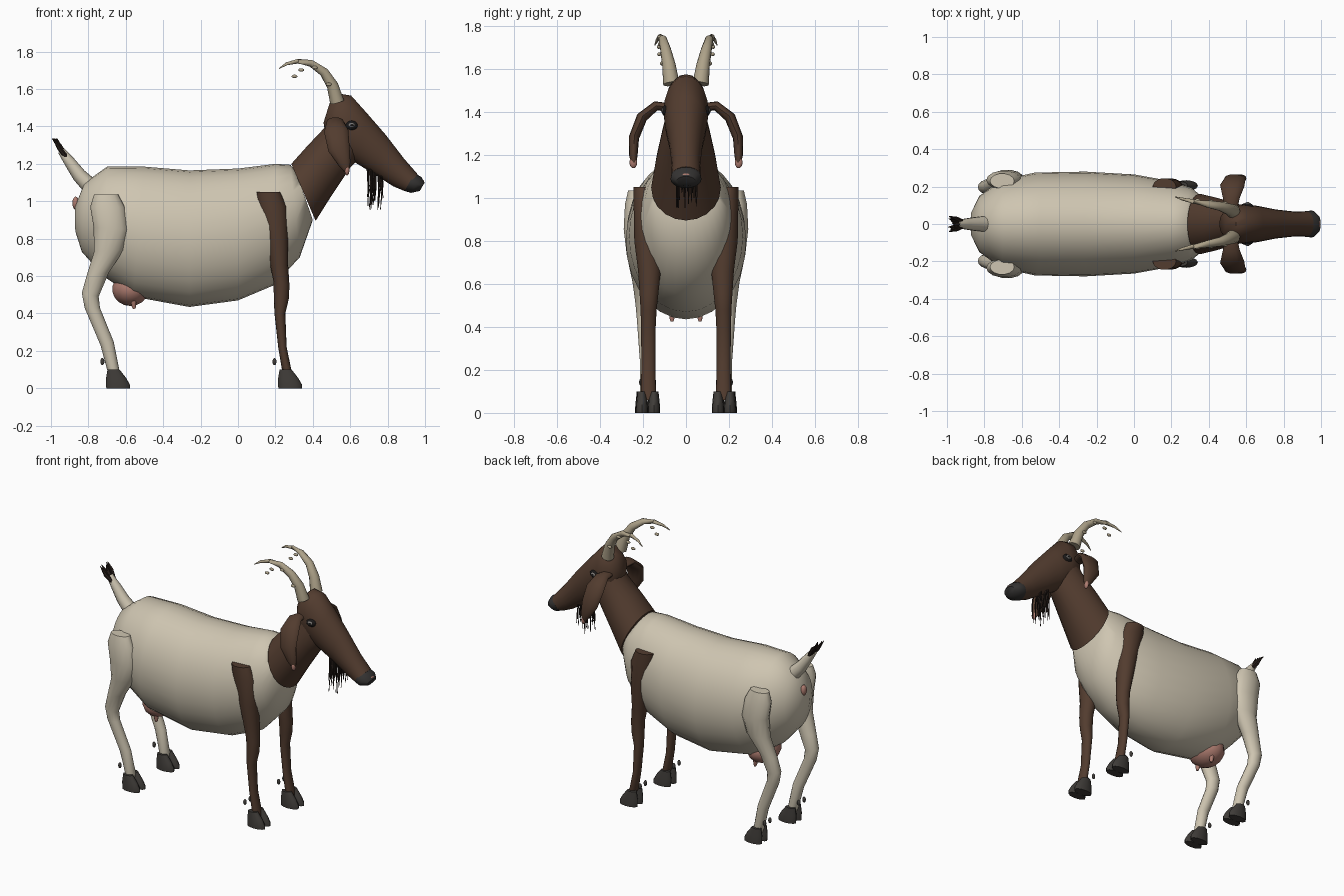
import bpy, bmesh, math, random
from mathutils import Vector

if "Cube" in bpy.data.objects:
    bpy.data.objects.remove(bpy.data.objects["Cube"])
random.seed(4)


def material(name, rgb):
    m = bpy.data.materials.new(name)
    m.use_nodes = True
    m.diffuse_color = (*rgb, 1)
    bsdf = m.node_tree.nodes["Principled BSDF"]
    bsdf.inputs["Base Color"].default_value = (*rgb, 1)
    bsdf.inputs["Roughness"].default_value = 0.8
    return m


CREAM = material("cream coat", (0.62, 0.56, 0.44))
BROWN = material("brown coat", (0.085, 0.045, 0.028))
DARK = material("dark hair", (0.022, 0.014, 0.011))
HORN = material("horn", (0.42, 0.36, 0.25))
PINK = material("pink skin", (0.42, 0.2, 0.16))
HOOF = material("hoof", (0.05, 0.045, 0.04))
NOSE = material("nose", (0.035, 0.033, 0.032))
BLACK = material("eye black", (0.01, 0.009, 0.009))
GREY = material("eye grey", (0.2, 0.19, 0.18))


def skin(name, rings, mat, count):
    """Mesh from (centre, u, v) elliptical rings, capped at both ends."""
    bm = bmesh.new()
    loops = []
    for c, u, v in rings:
        angles = [2 * math.pi * i / count for i in range(count)]
        loops.append([bm.verts.new(c + u * math.cos(a) + v * math.sin(a)) for a in angles])
    for low, high in zip(loops, loops[1:]):
        for i in range(count):
            j = (i + 1) % count
            bm.faces.new((low[i], low[j], high[j], high[i]))
    bm.faces.new(loops[0])
    bm.faces.new(loops[-1])
    finish(name, bm, mat)


def finish(name, bm, mat):
    bmesh.ops.recalc_face_normals(bm, faces=bm.faces[:])
    mesh = bpy.data.meshes.new(name)
    bm.to_mesh(mesh)
    bm.free()
    mesh.materials.append(mat)
    obj = bpy.data.objects.new(name, mesh)
    bpy.context.collection.objects.link(obj)
    bpy.ops.object.select_all(action="DESELECT")
    obj.select_set(True)
    bpy.context.view_layer.objects.active = obj
    bpy.ops.object.shade_smooth_by_angle(angle=math.radians(50))


def loft(name, sections, mat, y=0, side=1, count=20):
    """Sections: two opposite profile points (x, z), half width, y offset."""
    rings = []
    for xa, za, xb, zb, half, *off in sections:
        cy = side * (y + (off[0] if off else 0))
        a, b = Vector((xa, cy, za)), Vector((xb, cy, zb))
        rings.append(((a + b) / 2, (a - b) / 2, Vector((0, half, 0))))
    skin(name, rings, mat, count)


def sweep(name, points, mat, side=1, count=10):
    """Points: x, y, z, radius and optional thickness along a path."""
    centres = [Vector((p[0], p[1] * side, p[2])) for p in points]
    rings = []
    for i, p in enumerate(points):
        t = (centres[min(i + 1, len(points) - 1)] - centres[max(i - 1, 0)]).normalized()
        v = t.cross(Vector((1, 0, 0)))
        v = v.normalized() if v.length > 0.1 else Vector((0, 1, 0))
        u = v.cross(t).normalized()
        rings.append((centres[i], u * p[3], v * p[-1]))
    skin(name, rings, mat, count)


def blob(name, centre, size, mat):
    bm = bmesh.new()
    bmesh.ops.create_uvsphere(bm, u_segments=14, v_segments=9, radius=1)
    bmesh.ops.scale(bm, vec=size, verts=bm.verts[:])
    bmesh.ops.translate(bm, vec=centre, verts=bm.verts[:])
    finish(name, bm, mat)


# Trunk, neck and head
loft("body", [
    (-.872, .97, -.87, .84, .06), (-.82, 1.10, -.835, .73, .15),
    (-.70, 1.185, -.72, .60, .235), (-.5, 1.185, -.56, .49, .275),
    (-.26, 1.165, -.26, .435, .28), (0, 1.175, 0, .47, .265),
    (.2, 1.2, .19, .55, .23), (.28, 1.195, .33, .7, .195),
    (.31, 1.16, .40, .9, .15)], CREAM, count=28)
loft("neck", [
    (.285, 1.2, .415, .895, .162), (.37, 1.295, .5, 1.03, .142),
    (.46, 1.39, .60, 1.18, .115), (.5, 1.5, .66, 1.24, .09)], BROWN)
loft("head", [
    (.49, 1.525, .457, 1.42, .05), (.545, 1.575, .48, 1.3, .095),
    (.605, 1.565, .56, 1.24, .105), (.69, 1.47, .63, 1.205, .097),
    (.79, 1.355, .72, 1.15, .078), (.89, 1.225, .83, 1.08, .066),
    (.96, 1.145, .89, 1.055, .068)], BROWN)
loft("nose", [
    (.945, 1.15, .89, 1.055, .069), (.98, 1.13, .925, 1.045, .072),
    (.998, 1.1, .972, 1.055, .045)], NOSE)
blob("nose_mark", (.988, 0, 1.107), (.006, .02, .007), PINK)

# Tail with a tuft of hair
sweep("tail", [(-.79, 0, 1.08, .045), (-.85, 0, 1.14, .038),
               (-.9, 0, 1.21, .03), (-.945, 0, 1.27, .02)], CREAM)
for i in range(8):
    spread = (i - 3.5) / 3.5
    tip = -.995 + random.uniform(0, .03)
    sweep("tail_hair", [(-.92, spread * .012, 1.24, .014),
                        (-.955, spread * .03, 1.29 + random.uniform(-.01, .01), .012),
                        (tip, spread * .04, 1.335, .002)], DARK, count=6)
blob("rear_skin", (-.868, 0, .99), (.018, .022, .035), PINK)

# Beard strands
for i in range(26):
    x, y = random.uniform(.69, .775), random.uniform(-.05, .05)
    end = random.uniform(.95, 1.04)
    sweep("beard_strand", [(x, y * .7, 1.18, .005), (x + .004, y, 1.08, .004),
                           (x + random.uniform(-.01, .01), y, end, .002)], DARK, count=5)

# Udder
blob("udder", (-.575, 0, .53), (.1, .12, .09), PINK)

FRONT_LEG = [
    (.1, 1.05, .225, 1.05, .045, .2), (.1, .98, .262, .97, .055, .19),
    (.15, .8, .268, .8, .06, .182), (.172, .66, .268, .66, .054, .17),
    (.19, .57, .275, .55, .045, .172), (.192, .47, .272, .48, .038, .174),
    (.195, .4, .253, .4, .035, .175), (.215, .22, .26, .22, .033, .175),
    (.235, .1, .285, .1, .036, .175), (.25, .06, .29, .06, .03, .175)]
HIND_LEG = [
    (-.77, 1.035, -.64, 1.035, .04, .23), (-.79, .97, -.605, .97, .05, .235),
    (-.772, .86, -.585, .85, .055, .236), (-.77, .73, -.61, .74, .055, .222),
    (-.81, .6, -.69, .62, .045, .205), (-.835, .51, -.745, .49, .037, .198),
    (-.82, .43, -.738, .43, .034, .195), (-.735, .23, -.665, .25, .03, .185),
    (-.7, .1, -.635, .1, .034, .18), (-.685, .06, -.64, .06, .03, .18)]
HOOF_CLOVE = [(0, .1, .065, .1, .021), (-.008, .05, .1, .055, .026),
              (-.008, .02, .12, .02, .029), (-.006, 0, .12, 0, .029)]

for side, label in ((1, "left"), (-1, "right")):
    # Legs, cloven hooves and dewclaws
    for leg, sections, mat, x, y in (("front", FRONT_LEG, BROWN, .222, .177),
                                     ("hind", HIND_LEG, CREAM, -.698, .18)):
        loft(f"{label}_{leg}_leg", sections, mat, side=side, count=14)
        for dy in (-.028, .028):
            clove = [(a + x, za, b + x, zb, h) for a, za, b, zb, h in HOOF_CLOVE]
            loft(f"{label}_{leg}_hoof", clove, HOOF, y + dy, side, 12)
            blob(f"{label}_{leg}_dewclaw", (x - .027, side * (y + dy), .143),
                 (.011, .01, .019), HOOF)

    # Ears
    sweep(f"{label}_ear", [
        (.52, .07, 1.42, .03, .02), (.52, .14, 1.428, .045, .022),
        (.525, .205, 1.375, .065, .026), (.54, .242, 1.28, .058, .024),
        (.57, .245, 1.2, .033, .02), (.583, .243, 1.16, .014, .012)], BROWN, side, 12)
    blob(f"{label}_ear_tip", (.583, side * .245, 1.165), (.013, .018, .027), PINK)

    # Horns with loose growth nodules
    sweep(f"{label}_horn", [
        (.53, .068, 1.53, .038), (.505, .08, 1.62, .031), (.46, .095, 1.69, .025),
        (.39, .108, 1.738, .019), (.32, .12, 1.749, .013), (.26, .133, 1.735, .008),
        (.22, .145, 1.71, .002)], HORN, side, 12)
    for x, y, z in ((.302, .125, 1.668), (.338, .127, 1.702),
                    (.41, .122, 1.715), (.485, .112, 1.625)):
        blob(f"{label}_horn_nodule", (x, side * y, z), (.016, .009, .009), HORN)

    # Eyes
    blob(f"{label}_eye", (.605, side * .093, 1.405), (.036, .02, .027), BLACK)
    blob(f"{label}_iris", (.607, side * .103, 1.407), (.02, .013, .014), GREY)
    blob(f"{label}_pupil", (.609, side * .111, 1.407), (.011, .007, .006), BLACK)

    # Teats
    sweep(f"{label}_teat", [(-.56, .065, .49, .018), (-.557, .065, .44, .012),
                            (-.555, .065, .425, .007)], PINK, side)
